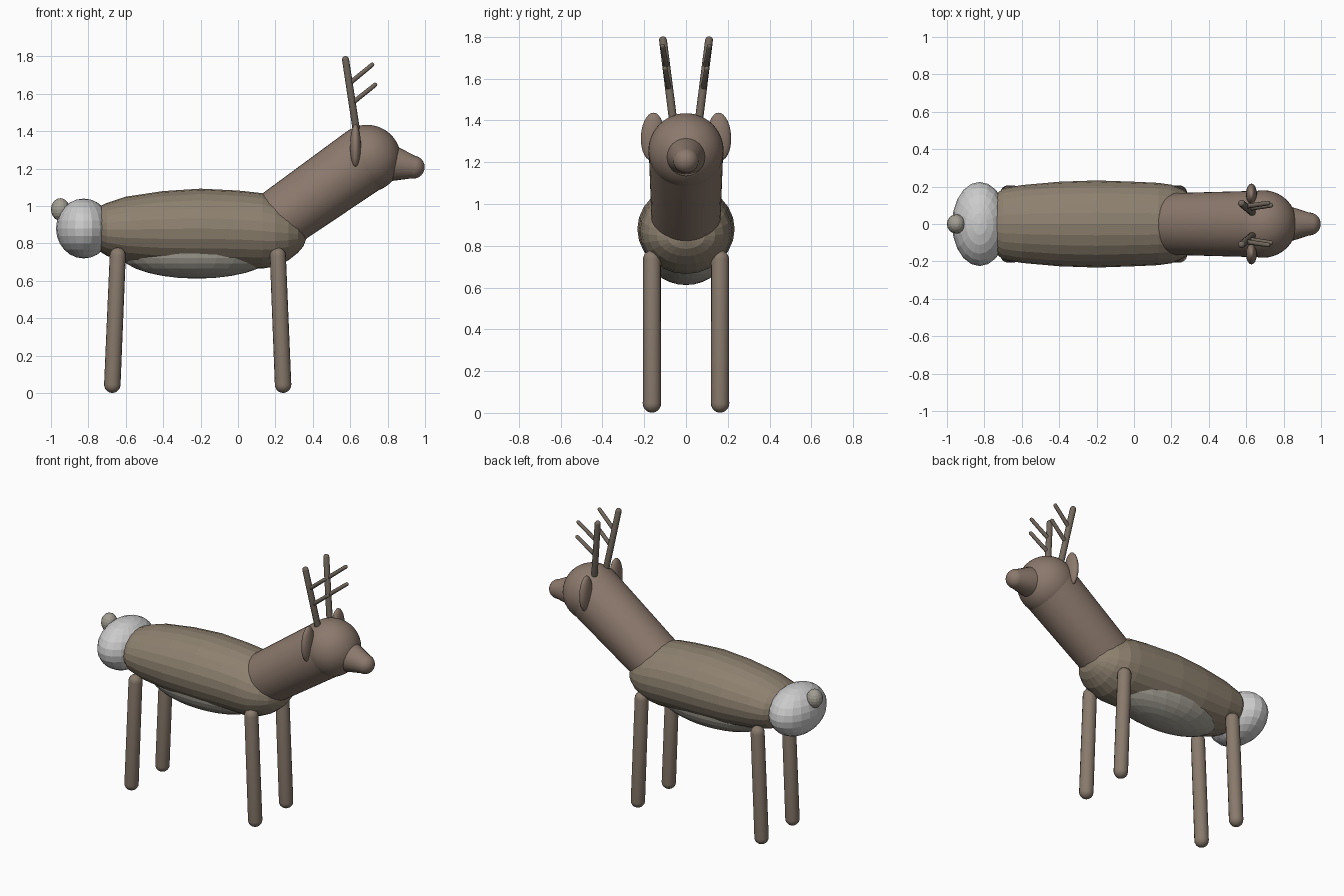
import bpy, bmesh, math
from mathutils import Vector, Matrix

if "Cube" in bpy.data.objects:
    bpy.data.objects.remove(bpy.data.objects["Cube"])


def material(name, rgb):
    m = bpy.data.materials.new(name)
    m.diffuse_color = (*rgb, 1)
    m.use_nodes = True
    m.node_tree.nodes["Principled BSDF"].inputs["Base Color"].default_value = m.diffuse_color
    return m


TAN = material("tan", (0.27, 0.22, 0.16))
BROWN = material("brown", (0.26, 0.19, 0.15))
LEG = material("leg_brown", (0.25, 0.195, 0.15))
DARK = material("antler_brown", (0.17, 0.14, 0.11))
PALE = material("pale", (0.62, 0.62, 0.61))
GREYTAN = material("grey_tan", (0.36, 0.34, 0.29))


def finish(name, bm, mat):
    bmesh.ops.recalc_face_normals(bm, faces=bm.faces)
    me = bpy.data.meshes.new(name)
    bm.to_mesh(me)
    bm.free()
    me.materials.append(mat)
    ob = bpy.data.objects.new(name, me)
    bpy.context.collection.objects.link(ob)
    return ob


def ellipsoid(name, centre, radii, mat, seg=24, rings=14, tilt=0, smooth=False):
    bm = bmesh.new()
    bmesh.ops.create_uvsphere(bm, u_segments=seg, v_segments=rings, radius=1)
    bm.transform(Matrix.Translation(centre) @ Matrix.Rotation(tilt, 4, 'X')
                 @ Matrix.Diagonal((*radii, 1)))
    if smooth:
        for f in bm.faces:
            f.smooth = True
    return finish(name, bm, mat)


def loft(rings, sides):
    """Rings of (x, z centre, y radius, z radius) along x, closed at both ends."""
    bm = bmesh.new()
    loops = []
    for x, zc, ry, rz in rings:
        loops.append([bm.verts.new((x, ry * math.cos(a), zc + rz * math.sin(a)))
                      for a in (2 * math.pi * i / sides for i in range(sides))])
    for a, b in zip(loops, loops[1:]):
        for i in range(sides):
            j = (i + 1) % sides
            bm.faces.new((a[i], a[j], b[j], b[i]))
    bm.faces.new(loops[0])
    bm.faces.new(loops[-1])
    return bm


def capsule(name, p, q, r0, r1, mat, sides=16, cap=5):
    """Round-ended, optionally tapered rod between two points."""
    p, q = Vector(p), Vector(q)
    d = q - p
    L = d.length
    rings = []
    for i in range(cap + 1):
        a = math.pi / 2 * (0.04 + 0.96 * i / cap)
        rings.append((-r0 * math.cos(a), 0, r0 * math.sin(a), r0 * math.sin(a)))
    for i in range(cap, -1, -1):
        a = math.pi / 2 * (0.04 + 0.96 * i / cap)
        rings.append((L + r1 * math.cos(a), 0, r1 * math.sin(a), r1 * math.sin(a)))
    bm = loft(rings, sides)
    bm.transform(Matrix.Translation(p) @ d.to_track_quat('X', 'Z').to_matrix().to_4x4())
    for f in bm.faces:
        f.smooth = True
    return finish(name, bm, mat)


# Torso
torso = [(-0.80, 0.88, 0.08, 0.07), (-0.76, 0.88, 0.14, 0.11),
         (-0.70, 0.875, 0.19, 0.142), (-0.60, 0.875, 0.208, 0.175),
         (-0.40, 0.877, 0.226, 0.203), (-0.20, 0.88, 0.233, 0.213),
         (0.0, 0.875, 0.226, 0.208), (0.13, 0.867, 0.22, 0.202),
         (0.20, 0.86, 0.21, 0.182), (0.27, 0.855, 0.18, 0.145),
         (0.32, 0.85, 0.14, 0.10), (0.35, 0.845, 0.09, 0.06),
         (0.365, 0.84, 0.02, 0.015)]
finish("torso", loft(torso, 24), TAN)

# Pale belly, rump and tail
ellipsoid("belly", (-0.22, 0, 0.755), (0.42, 0.18, 0.143), GREYTAN)
ellipsoid("rump", (-0.825, 0, 0.88), (0.148, 0.225, 0.16), PALE, 20, 12)
ellipsoid("tail", (-0.95, 0, 0.982), (0.05, 0.052, 0.06), GREYTAN, 16, 10)

# Neck with rounded head, and muzzle
capsule("neck", (0.235, 0, 0.938), (0.682, 0, 1.252), 0.166, 0.178, BROWN, 40, 12)
ellipsoid("head", (0.69, 0, 1.254), (0.181, 0.18, 0.18), BROWN, 40, 24, smooth=True)
capsule("muzzle", (0.80, 0, 1.232), (0.937, 0, 1.208), 0.105, 0.061, BROWN, 24, 8)

# Paired parts: legs, ears, antlers
for s, side in ((-1, "right"), (1, "left")):
    capsule(f"front_leg_{side}", (0.213, s * 0.163, 0.735), (0.241, s * 0.163, 0.045),
            0.043, 0.044, LEG)
    capsule(f"back_leg_{side}", (-0.643, s * 0.163, 0.735), (-0.672, s * 0.163, 0.045),
            0.043, 0.044, LEG)
    ellipsoid(f"ear_{side}", (0.628, s * 0.16, 1.322), (0.029, 0.056, 0.115), BROWN,
              tilt=s * 0.05, smooth=True)
    capsule(f"antler_{side}", (0.638, s * 0.058, 1.37), (0.575, s * 0.11, 1.783),
            0.02, 0.019, DARK, 12, 4)
    capsule(f"lower_tine_{side}", (0.61, s * 0.082, 1.55), (0.733, s * 0.10, 1.648),
            0.013, 0.012, DARK, 10, 3)
    capsule(f"upper_tine_{side}", (0.595, s * 0.094, 1.655), (0.717, s * 0.112, 1.755),
            0.013, 0.012, DARK, 10, 3)
